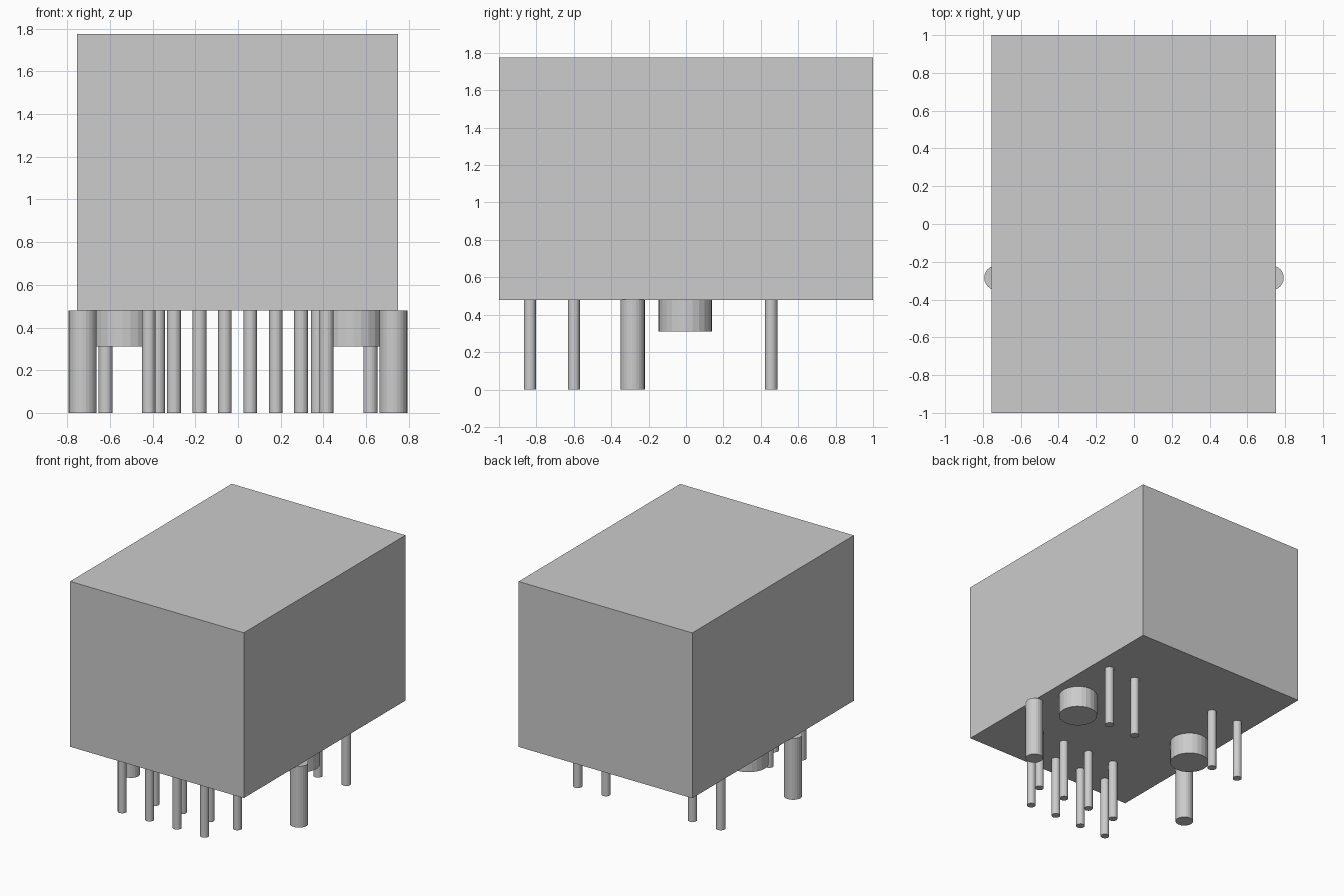
import bpy

# Remove the default cube
cube = bpy.data.objects.get("Cube")
if cube:
    bpy.data.objects.remove(cube, do_unlink=True)

# Single plain grey material
GREY = (0.604, 0.604, 0.604, 1.0)
grey = bpy.data.materials.new("light_grey")
grey.use_nodes = True
grey.diffuse_color = GREY
grey.node_tree.nodes["Principled BSDF"].inputs["Base Color"].default_value = GREY

BASE = 0.48   # underside of the housing
TOP = 1.775


def finish(name):
    obj = bpy.context.object
    obj.name = name
    obj.data.materials.append(grey)
    return obj


def peg(name, x, y, radius, bottom=0.0):
    """Round pin hanging from the underside of the housing."""
    bpy.ops.mesh.primitive_cylinder_add(
        vertices=24, radius=radius, depth=BASE - bottom,
        location=(x, y, (BASE + bottom) / 2))
    return finish(name)


# Housing
bpy.ops.mesh.primitive_cube_add(size=1, location=(-0.002, 0, (BASE + TOP) / 2))
housing = finish("housing")
housing.scale = (1.505, 2.0, TOP - BASE)

# Mirrored shield posts, locating pegs and rear lamp pins
for side, sx in (("left", 1), ("right", -1)):
    peg(f"shield_post_{side}", sx * 0.728, -0.285, 0.065)
    peg(f"locating_peg_{side}", sx * 0.54, -0.003, 0.143, bottom=0.31)
    peg(f"lamp_pin_outer_{side}", sx * 0.62, 0.455, 0.033)
    peg(f"lamp_pin_inner_{side}", sx * 0.375, 0.455, 0.033)

# Eight contact pins, staggered in two rows
for i in range(8):
    row_y = -0.835 if i % 2 == 0 else -0.6
    peg(f"contact_pin_{i + 1}", (i - 3.5) * 0.119 - 0.002, row_y, 0.032)
